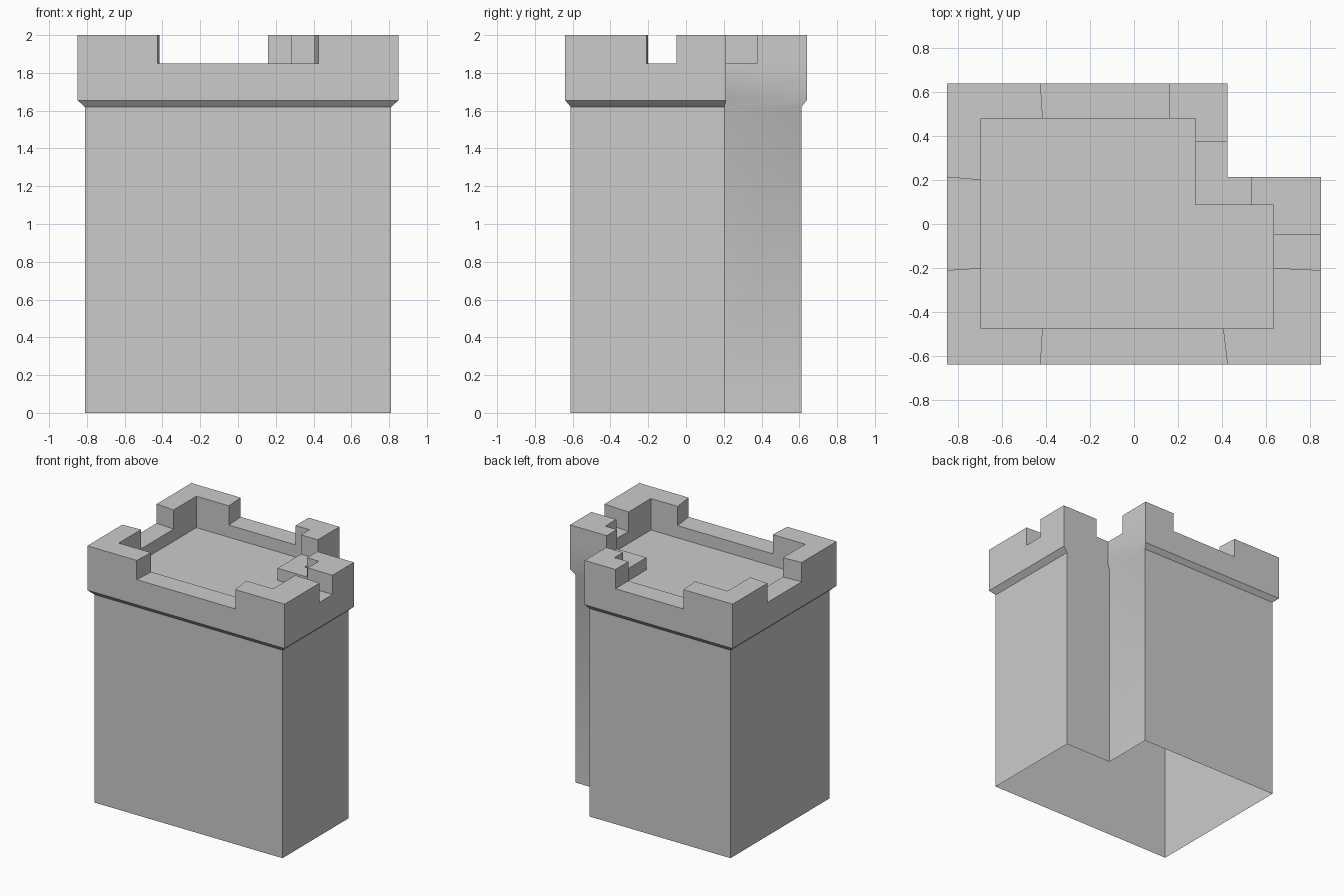
import bpy, bmesh
from math import radians

if "Cube" in bpy.data.objects:
    bpy.data.objects.remove(bpy.data.objects["Cube"])

# Stations round the parapet: outer point, inner point, and whether a merlon starts here
STATIONS = [
    ((-.85, -.64), (-.695, -.475), 1), ((-.425, -.64), (-.415, -.475), 0),
    ((.425, -.64), (.405, -.475), 1), ((.85, -.64), (.635, -.475), 1),
    ((.85, -.21), (.635, -.20), 0), ((.85, -.05), (.635, -.05), 1),
    ((.85, .213), (.635, .087), 1), ((.535, .213), (.535, .087), 0),
    ((.425, .213), (.28, .087), 0), ((.425, .375), (.28, .375), 1),
    ((.425, .64), (.28, .48), 1), ((.16, .64), (.16, .48), 0),
    ((-.425, .64), (-.415, .48), 1), ((-.85, .64), (-.695, .48), 1),
    ((-.85, .213), (-.695, .20), 0), ((-.85, -.21), (-.695, -.20), 1),
]
OUTER = [s[0] for s in STATIONS]
INNER = [s[1] for s in STATIONS]

bm = bmesh.new()


def ring(points, z, scale=1.0):
    return [bm.verts.new((x * scale, y * scale, z)) for x, y in points]


def bridge(a, b):
    n = len(a)
    return [bm.faces.new((a[i], a[(i + 1) % n], b[(i + 1) % n], b[i])) for i in range(n)]


# L-shaped shaft (open underneath), flared collar, parapet rim and sunken roof
rings = [
    ring(OUTER, 0, .954), ring(OUTER, 1.62, .954), ring(OUTER, 1.655),
    ring(OUTER, 1.85), ring(INNER, 1.85), ring(INNER, 1.755),
]
bands = [bridge(a, b) for a, b in zip(rings, rings[1:])]
bm.faces.new(rings[-1])

# Merlons raised from the rim
raised = [f for f, s in zip(bands[3], STATIONS) if s[2]]
result = bmesh.ops.extrude_face_region(bm, geom=raised)
tops = [v for v in result["geom"] if isinstance(v, bmesh.types.BMVert)]
bmesh.ops.translate(bm, verts=tops, vec=(0, 0, .15))

# Merge coplanar faces
bmesh.ops.dissolve_limit(bm, angle_limit=radians(1), verts=bm.verts, edges=bm.edges)

mesh = bpy.data.meshes.new("castle_tower")
bm.to_mesh(mesh)
bm.free()
tower = bpy.data.objects.new("castle_tower", mesh)
bpy.context.collection.objects.link(tower)

# Soft shading only on the shallow collar in the notch
bpy.context.view_layer.objects.active = tower
tower.select_set(True)
bpy.ops.object.shade_smooth_by_angle(angle=radians(35))
